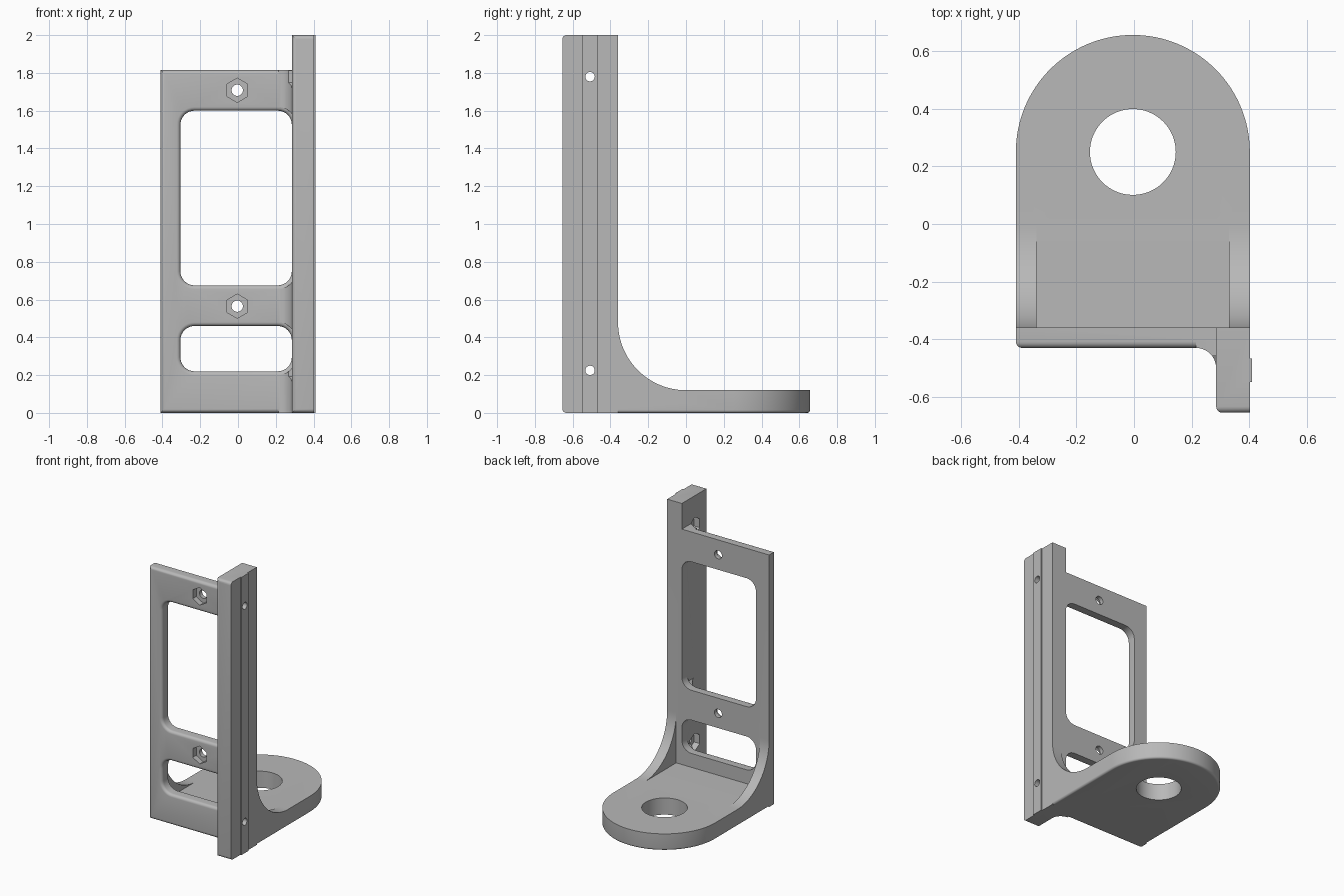
import bpy, bmesh, math

if "Cube" in bpy.data.objects:
    bpy.data.objects.remove(bpy.data.objects["Cube"], do_unlink=True)

grey = bpy.data.materials.new("plain grey")
grey.use_nodes = True
grey.diffuse_color = (0.48, 0.48, 0.48, 1)
grey.node_tree.nodes["Principled BSDF"].inputs["Base Color"].default_value = (0.48, 0.48, 0.48, 1)

LEFT, RIGHT, MID = -0.41, 0.402, -0.004
BACK, FRONT, RAIL_FRONT = -0.36, -0.43, -0.655
RAIL_IN, PLATE_TOP, BASE_TOP = 0.285, 1.815, 0.12


def loft(name, rings, bevel=0, edge_rule=None):
    """Closed solid through matching rings of points, with optional rounded edges."""
    bm = bmesh.new()
    loops = [[bm.verts.new(p) for p in ring] for ring in rings]
    for a, b in zip(loops, loops[1:]):
        for i in range(len(a)):
            j = (i + 1) % len(a)
            bm.faces.new((a[i], a[j], b[j], b[i]))
    bm.faces.new(loops[0])
    bm.faces.new(loops[-1])
    bmesh.ops.recalc_face_normals(bm, faces=bm.faces)
    if bevel:
        edges = [e for e in bm.edges if edge_rule(*[v.co for v in e.verts])]
        bmesh.ops.bevel(bm, geom=edges, offset=bevel, segments=5, profile=0.5, affect='EDGES')
    mesh = bpy.data.meshes.new(name)
    bm.to_mesh(mesh)
    bm.free()
    mesh.materials.append(grey)
    obj = bpy.data.objects.new(name, mesh)
    bpy.context.collection.objects.link(obj)
    return obj


def along(axis, pts, level):
    """Place 2D points on a plane: x -> (y, z), y -> (x, z), z -> (x, y)."""
    i = "xyz".index(axis)
    return [tuple(list(p[:i]) + [level] + list(p[i:])) for p in pts]


def prism(name, axis, pts, lo, hi, **kw):
    return loft(name, [along(axis, pts, lo), along(axis, pts, hi)], **kw)


def arc(cx, cy, r, start, end, n):
    angles = [math.radians(start + (end - start) * i / n) for i in range(n + 1)]
    return [(cx + r * math.cos(a), cy + r * math.sin(a)) for a in angles]


def circle(cx, cy, r, n, start=0):
    return arc(cx, cy, r, start, start + 360, n)[:-1]


def rect(x0, x1, y0, y1):
    return [(x0, y0), (x1, y0), (x1, y1), (x0, y1)]


def rounded_rect(x0, x1, y0, y1, r):
    return (arc(x1 - r, y1 - r, r, 0, 90, 8) + arc(x0 + r, y1 - r, r, 90, 180, 8)
            + arc(x0 + r, y0 + r, r, 180, 270, 8) + arc(x1 - r, y0 + r, r, 270, 360, 8))


def combine(target, tool, operation):
    mod = target.modifiers.new(tool.name, 'BOOLEAN')
    mod.operation, mod.solver, mod.object = operation, 'EXACT', tool
    deps = bpy.context.evaluated_depsgraph_get()
    result = bpy.data.meshes.new_from_object(target.evaluated_get(deps))
    target.modifiers.clear()
    target.data = result
    bpy.data.objects.remove(tool, do_unlink=True)


def front_edges(y, x_end):
    """Front edges of a box, apart from the one at its +x end."""
    def rule(a, b):
        return (abs(a.y - y) < 1e-4 and abs(b.y - y) < 1e-4
                and not (abs(a.x - x_end) < 1e-4 and abs(b.x - x_end) < 1e-4))
    return rule


# Upright plate with its concave fillet towards the rail
bracket = prism("mounting_bracket", 'z', rect(LEFT, 0.3, FRONT, BACK), 0, PLATE_TOP,
                bevel=0.022, edge_rule=front_edges(FRONT, 0.3))
fillet = arc(0.215, -0.5, 0.07, 90, 0, 10) + [(0.3, -0.5), (0.3, -0.4), (0.215, -0.4)]
combine(bracket, prism("rail_fillet", 'z', fillet, 0, PLATE_TOP), 'UNION')

# Two windows, with softened front rims
for z0, z1 in ((0.22, 0.46), (0.675, 1.6)):
    r = 0.02
    steps = [(-0.3, 0)]
    for i in range(6):
        t = math.radians(18 * i)
        steps.append((FRONT + r - r * math.sin(t), r * (1 - math.cos(t))))
    steps.append((-0.6, r))
    rings = [along('y', rounded_rect(-0.305 - o, RAIL_IN + o, z0 - o, z1 + o, 0.075 + o), y)
             for y, o in steps]
    combine(bracket, loft("window_cutter", rings), 'DIFFERENCE')

# Side rail and its raised strip
rail = prism("side_rail", 'z', rect(RAIL_IN, RIGHT, RAIL_FRONT, BACK), 0, 2,
             bevel=0.022, edge_rule=front_edges(RAIL_FRONT, RIGHT))
combine(bracket, rail, 'UNION')
combine(bracket, prism("rail_strip", 'z', rect(0.38, 0.41, -0.548, -0.467), 0, 2), 'UNION')

# Round-ended base with a softened lower edge
half = (RIGHT - LEFT) / 2
outline = [(LEFT, -0.4), (RIGHT, -0.4)] + arc(MID, 0.25, half, 0, 180, 64)
base = prism("base", 'z', outline, 0, BASE_TOP, bevel=0.015,
             edge_rule=lambda a, b: max(a.z, b.z) < 1e-4 and max(a.y, b.y) > -0.39)
combine(bracket, base, 'UNION')

# Curved gussets on both sides
curve = arc(0, BASE_TOP - BACK, -BACK, 270, 180, 24)
gusset = [(-0.4, 0.05), (0, 0.05)] + curve + [(-0.4, BASE_TOP - BACK)]
for x0, x1 in ((LEFT, LEFT + 0.072), (RIGHT - 0.072, RIGHT)):
    combine(bracket, prism("gusset", 'x', gusset, x0, x1), 'UNION')

# Large base hole
combine(bracket, prism("base_hole", 'z', circle(MID, 0.25, 0.149, 64), -0.1, 0.3), 'DIFFERENCE')

# Bolt holes with hexagonal nut pockets in plate and rail
for z in (0.565, 1.708):
    combine(bracket, prism("plate_hole", 'y', circle(MID, z, 0.03, 24), -0.6, -0.2), 'DIFFERENCE')
    combine(bracket, prism("plate_pocket", 'y', circle(MID, z, 0.064, 6, 30), -0.6, -0.39),
            'DIFFERENCE')
for z in (0.225, 1.78):
    combine(bracket, prism("rail_hole", 'x', circle(-0.508, z, 0.025, 24), 0.2, 0.5), 'DIFFERENCE')
    combine(bracket, prism("rail_pocket", 'x', circle(-0.508, z, 0.064, 6, 30), 0.2, 0.33),
            'DIFFERENCE')

# One material, smooth curves with crisp edges
bracket.data.materials.clear()
bracket.data.materials.append(grey)
for face in bracket.data.polygons:
    face.material_index = 0
bpy.ops.object.select_all(action='DESELECT')
bracket.select_set(True)
bpy.context.view_layer.objects.active = bracket
bpy.ops.object.shade_smooth_by_angle(angle=math.radians(30))
